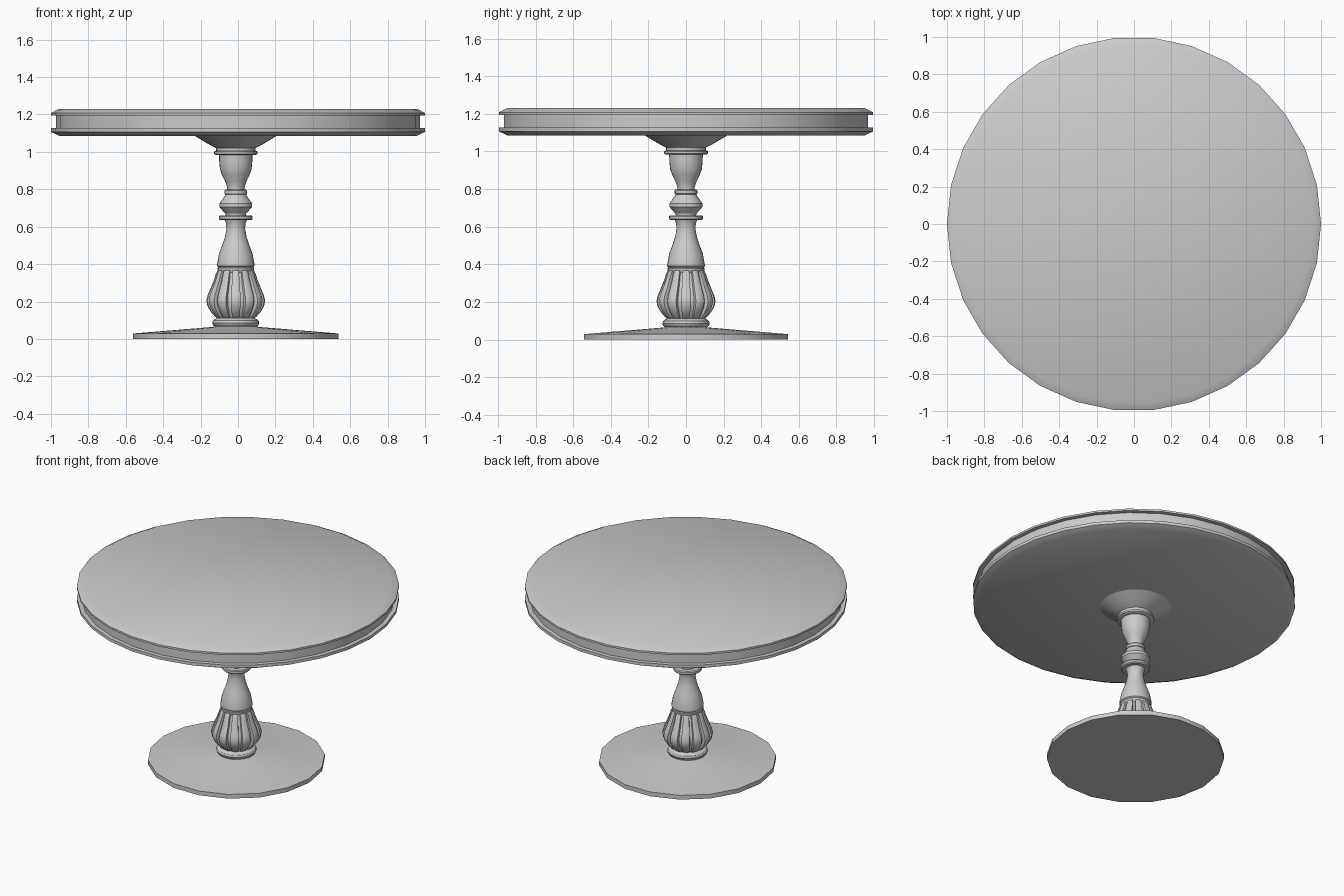
import bpy, bmesh, math

AXIS_X = -0.012  # pedestal sits a touch off the top's centre


def finish(name, bm, x, angle=30):
    bmesh.ops.recalc_face_normals(bm, faces=bm.faces)
    mesh = bpy.data.meshes.new(name)
    bm.to_mesh(mesh)
    bm.free()
    ob = bpy.data.objects.new(name, mesh)
    ob.location.x = x
    bpy.context.collection.objects.link(ob)
    bpy.ops.object.select_all(action='DESELECT')
    ob.select_set(True)
    bpy.context.view_layer.objects.active = ob
    bpy.ops.object.shade_smooth_by_angle(angle=math.radians(angle))
    return ob


def loft(name, rings, x=AXIS_X):
    """Skin a stack of closed rings and cap both ends."""
    bm = bmesh.new()
    vs = [[bm.verts.new(p) for p in ring] for ring in rings]
    n = len(vs[0])
    for a, b in zip(vs, vs[1:]):
        for i in range(n):
            j = (i + 1) % n
            bm.faces.new((a[i], a[j], b[j], b[i]))
    bm.faces.new(vs[0])
    bm.faces.new(vs[-1])
    return finish(name, bm, x)


def turned(name, profile, sides=24, x=AXIS_X):
    """Lathe a list of (radius, height) points."""
    step = 2 * math.pi / sides
    return loft(name, [[(r * math.cos(i * step), r * math.sin(i * step), z)
                        for i in range(sides)] for r, z in profile], x)


# Table top: two bevelled rims with a recessed band between
turned("table_top", [(0.955, 1.085), (1.0, 1.107), (1.0, 1.127), (0.972, 1.127),
                     (0.972, 1.195), (1.0, 1.195), (1.0, 1.208), (0.958, 1.23)],
       sides=30, x=0)

# Flared support and collar under the top
turned("top_support", [(0.105, 1.005), (0.107, 1.022), (0.125, 1.03), (0.165, 1.053),
                       (0.2, 1.074), (0.222, 1.087)])
turned("upper_collar", [(0.108, 0.984), (0.117, 0.989), (0.117, 1.001), (0.108, 1.006)])

# Upper vase
turned("upper_vase", [(0.046, 0.79), (0.046, 0.81), (0.056, 0.84), (0.073, 0.875),
                      (0.084, 0.905), (0.088, 0.94), (0.09, 0.99)])

# Middle rings and double-cone bead
turned("upper_ring", [(0.055, 0.771), (0.06, 0.776), (0.06, 0.793), (0.055, 0.798)])
turned("middle_bead", [(0.052, 0.65), (0.056, 0.67), (0.088, 0.706), (0.088, 0.724),
                       (0.058, 0.765), (0.055, 0.775)])
turned("lower_ring", [(0.084, 0.635), (0.09, 0.641), (0.09, 0.655), (0.084, 0.661)])

# Lower vase with its banded foot
turned("lower_vase", [(0.091, 0.355), (0.098, 0.37), (0.098, 0.379), (0.094, 0.384),
                      (0.1, 0.39), (0.1, 0.4), (0.096, 0.42), (0.09, 0.455),
                      (0.073, 0.5), (0.058, 0.545), (0.05, 0.59), (0.053, 0.62),
                      (0.06, 0.637)])

# Fluted bulb: twelve raised panels separated by narrow grooves
lobe = [(-0.5, 0), (-0.37, 0), (-0.33, 0.85), (-0.22, 1), (0, 1),
        (0.22, 1), (0.33, 0.85), (0.37, 0)]
bulb = [(0.095, 0.108, 0.004), (0.112, 0.12, 0.012), (0.133, 0.145, 0.02),
        (0.151, 0.175, 0.024), (0.157, 0.205, 0.025), (0.15, 0.235, 0.024),
        (0.133, 0.275, 0.021), (0.117, 0.315, 0.017), (0.106, 0.35, 0.014),
        (0.097, 0.366, 0.008)]
rings = []
for r, z, depth in bulb:
    ring = []
    for k in range(12):
        for t, lift in lobe:
            a = (k + t) * math.pi / 6
            q = r - depth * (1 - lift)
            ring.append((q * math.cos(a), q * math.sin(a), z))
    rings.append(ring)
loft("fluted_bulb", rings)

# Rounded foot ring and shallow conical base
turned("foot_ring", [(0.113, 0.05), (0.115, 0.068), (0.122, 0.074), (0.126, 0.085),
                     (0.122, 0.098), (0.112, 0.106), (0.1, 0.112)])
turned("base", [(0.55, 0.0), (0.55, 0.029), (0.125, 0.064), (0.1, 0.068)], sides=18)
